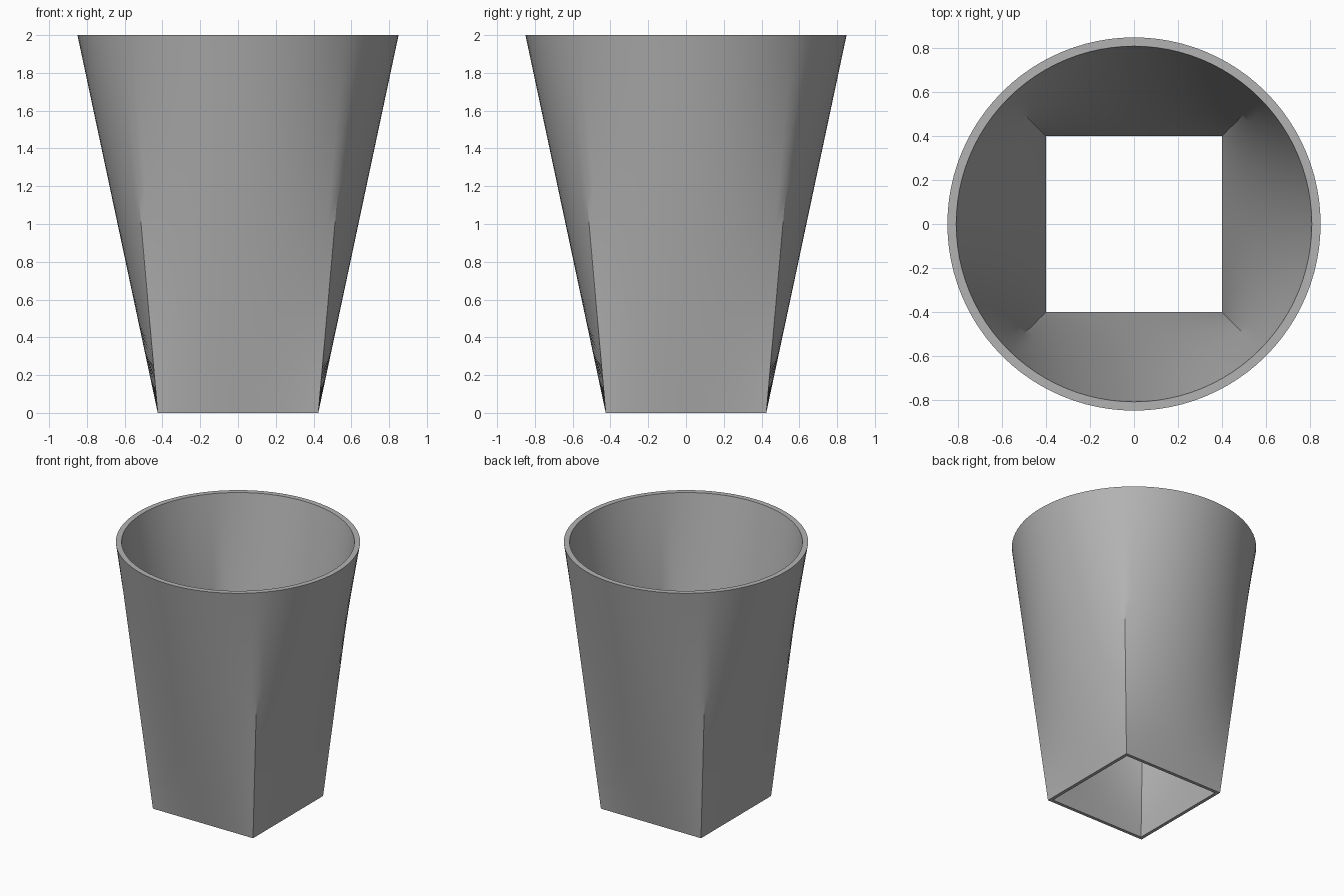
import bpy
import bmesh
import math

if "Cube" in bpy.data.objects:
    bpy.data.objects.remove(bpy.data.objects["Cube"], do_unlink=True)

SIDES = 96      # points around each ring
LEVELS = 12     # steps up the wall
HEIGHT = 2.0


def make_material(name, colour):
    mat = bpy.data.materials.new(name)
    mat.use_nodes = True
    mat.diffuse_color = colour
    mat.node_tree.nodes["Principled BSDF"].inputs["Base Color"].default_value = colour
    return mat


def blend_point(i, t, half_square, radius):
    """Point on the wall: square at t = 0, circle at t = 1."""
    quarter, step = divmod(i, SIDES // 4)
    f = step / (SIDES // 4) * 2 - 1
    turn = quarter * math.pi / 2
    a = f * math.pi / 4
    x = (1 - t) * half_square + t * radius * math.cos(a)
    y = (1 - t) * half_square * f + t * radius * math.sin(a)
    c, s = math.cos(turn), math.sin(turn)
    return (x * c - y * s, x * s + y * c, HEIGHT * t)


# Closed loop of rings: up the outer wall, down the inner wall
bm = bmesh.new()
heights = [k / LEVELS for k in range(LEVELS + 1)]
sections = [(t, 0.425, 0.85) for t in heights]
sections += [(t, 0.40, 0.81) for t in reversed(heights)]
rings = [[bm.verts.new(blend_point(i, *section)) for i in range(SIDES)]
         for section in sections]
for low, high in zip(rings, rings[1:] + rings[:1]):
    for i in range(SIDES):
        j = (i + 1) % SIDES
        bm.faces.new((low[i], low[j], high[j], high[i]))
bmesh.ops.recalc_face_normals(bm, faces=bm.faces)

mesh = bpy.data.meshes.new("cup_wall")
bm.to_mesh(mesh)
bm.free()
cup = bpy.data.objects.new("cup_wall", mesh)
bpy.context.collection.objects.link(cup)
mesh.materials.append(make_material("plain grey", (0.45, 0.45, 0.45, 1)))

# Smooth wall with sharp rims and lower corners
bpy.ops.object.select_all(action="DESELECT")
cup.select_set(True)
bpy.context.view_layer.objects.active = cup
bpy.ops.object.shade_smooth_by_angle(angle=math.radians(30))
